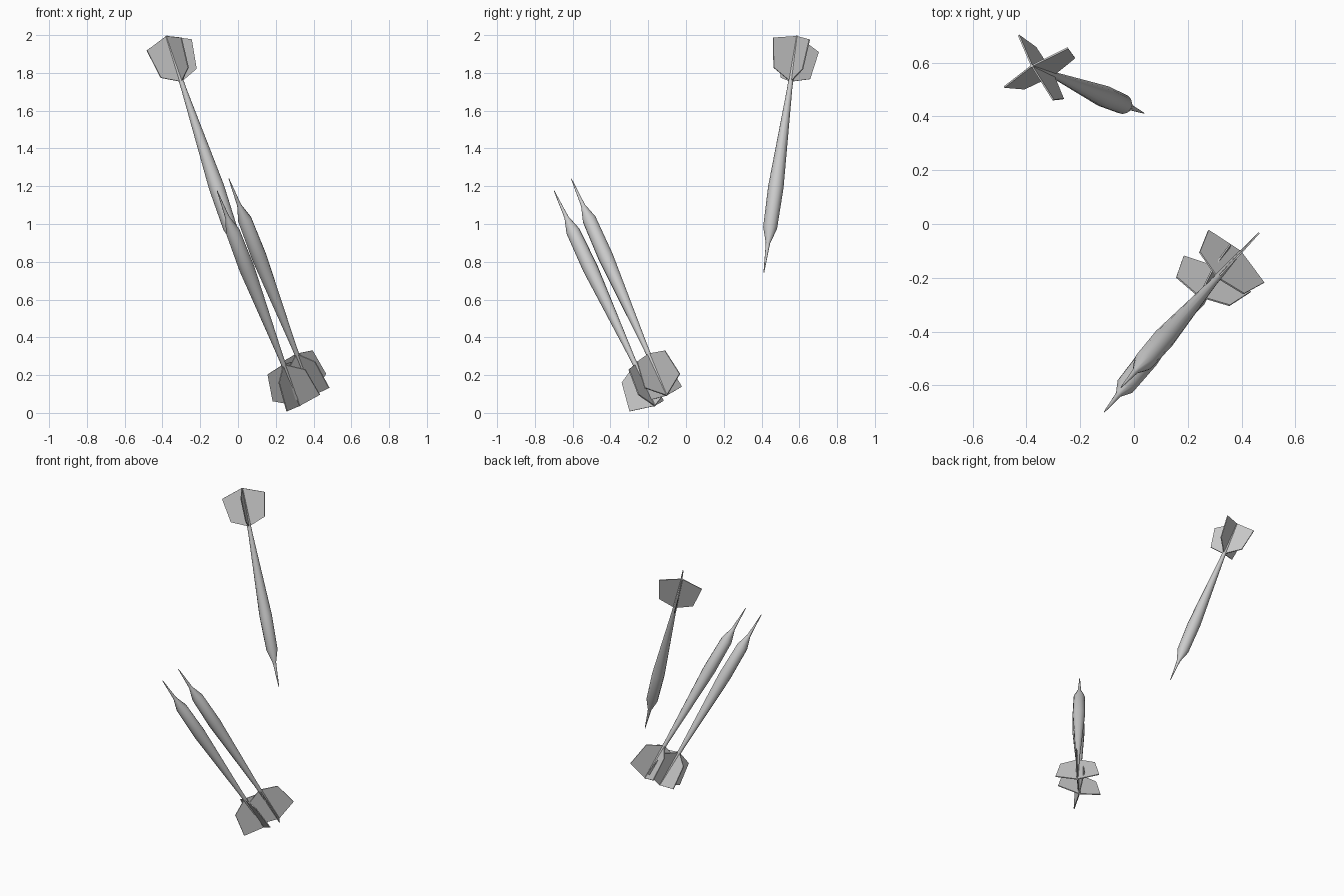
import bpy
import bmesh
import math
from mathutils import Vector, Matrix

cube = bpy.data.objects.get("Cube")
if cube:
    bpy.data.objects.remove(cube, do_unlink=True)

# One plain grey for everything
grey = bpy.data.materials.new("light grey")
grey.use_nodes = True
colour = (0.6, 0.6, 0.6, 1)
grey.diffuse_color = colour
grey.node_tree.nodes["Principled BSDF"].inputs["Base Color"].default_value = colour

LENGTH = 1.33
SIDES = 12
FIN_THICKNESS = 0.006

# Body outline (radius, distance from the tail) and fin outline in the same terms
BODY = [(0.006, 0), (0.013, 0.25), (0.014, 0.3), (0.041, 0.85), (0.037, 1.08),
        (0.012, 1.165), (0.010, 1.19), (0.002, LENGTH)]
FIN = [(0, 0), (0.142, 0.05), (0.113, 0.21), (0.012, 0.252), (0, 0.252)]


def make_object(name, bm, matrix):
    bmesh.ops.recalc_face_normals(bm, faces=bm.faces)
    mesh = bpy.data.meshes.new(name)
    bm.to_mesh(mesh)
    bm.free()
    mesh.materials.append(grey)
    obj = bpy.data.objects.new(name, mesh)
    obj.matrix_world = matrix
    bpy.context.collection.objects.link(obj)
    return obj


def make_body(name, matrix):
    """Turned body: shaft, barrel and point in one outline."""
    bm = bmesh.new()
    rings = []
    for r, z in BODY:
        angles = [math.tau * i / SIDES for i in range(SIDES)]
        rings.append([bm.verts.new((r * math.cos(a), r * math.sin(a), z)) for a in angles])
    for low, high in zip(rings, rings[1:]):
        for i in range(SIDES):
            j = (i + 1) % SIDES
            bm.faces.new((low[i], low[j], high[j], high[i]))
    bm.faces.new(rings[0])
    bm.faces.new(rings[-1])
    obj = make_body_smooth(make_object(name, bm, matrix))
    return obj


def make_body_smooth(obj):
    bpy.ops.object.select_all(action='DESELECT')
    obj.select_set(True)
    bpy.context.view_layer.objects.active = obj
    bpy.ops.object.shade_smooth_by_angle(angle=math.radians(40))
    return obj


def make_fins(name, matrix):
    """Four thin flat fins crossed around the shaft."""
    bm = bmesh.new()
    for k in range(4):
        turn = Matrix.Rotation(k * math.pi / 2, 3, 'Z')
        sheets = []
        for y in (-FIN_THICKNESS / 2, FIN_THICKNESS / 2):
            sheets.append([bm.verts.new(turn @ Vector((r, y, z))) for r, z in FIN])
        a, b = sheets
        bm.faces.new(a)
        bm.faces.new(b)
        for i in range(len(FIN)):
            j = (i + 1) % len(FIN)
            bm.faces.new((a[i], a[j], b[j], b[i]))
    return make_object(name, bm, matrix)


def make_dart(name, tail, tip, fin_direction):
    """Place a dart from tail to tip with one fin turned to a direction."""
    tail, tip = Vector(tail), Vector(tip)
    axis = (tip - tail).normalized()
    side = Vector(fin_direction)
    side = (side - axis * side.dot(axis)).normalized()
    other = axis.cross(side)
    matrix = Matrix((side, other, axis)).transposed().to_4x4()
    matrix.translation = tail
    make_body(name + "_body", matrix)
    make_fins(name + "_fins", matrix)


make_dart("back_dart", (-0.38, 0.588, 1.995), (0.037, 0.412, 0.743), (-0.116, -0.071, -0.028))
make_dart("front_dart", (0.325, -0.166, 0.037), (-0.11, -0.698, 1.175), (-0.053, -0.118, -0.073))
make_dart("middle_dart", (0.396, -0.102, 0.092), (-0.048, -0.607, 1.239), (0.104, -0.099, -0.002))
